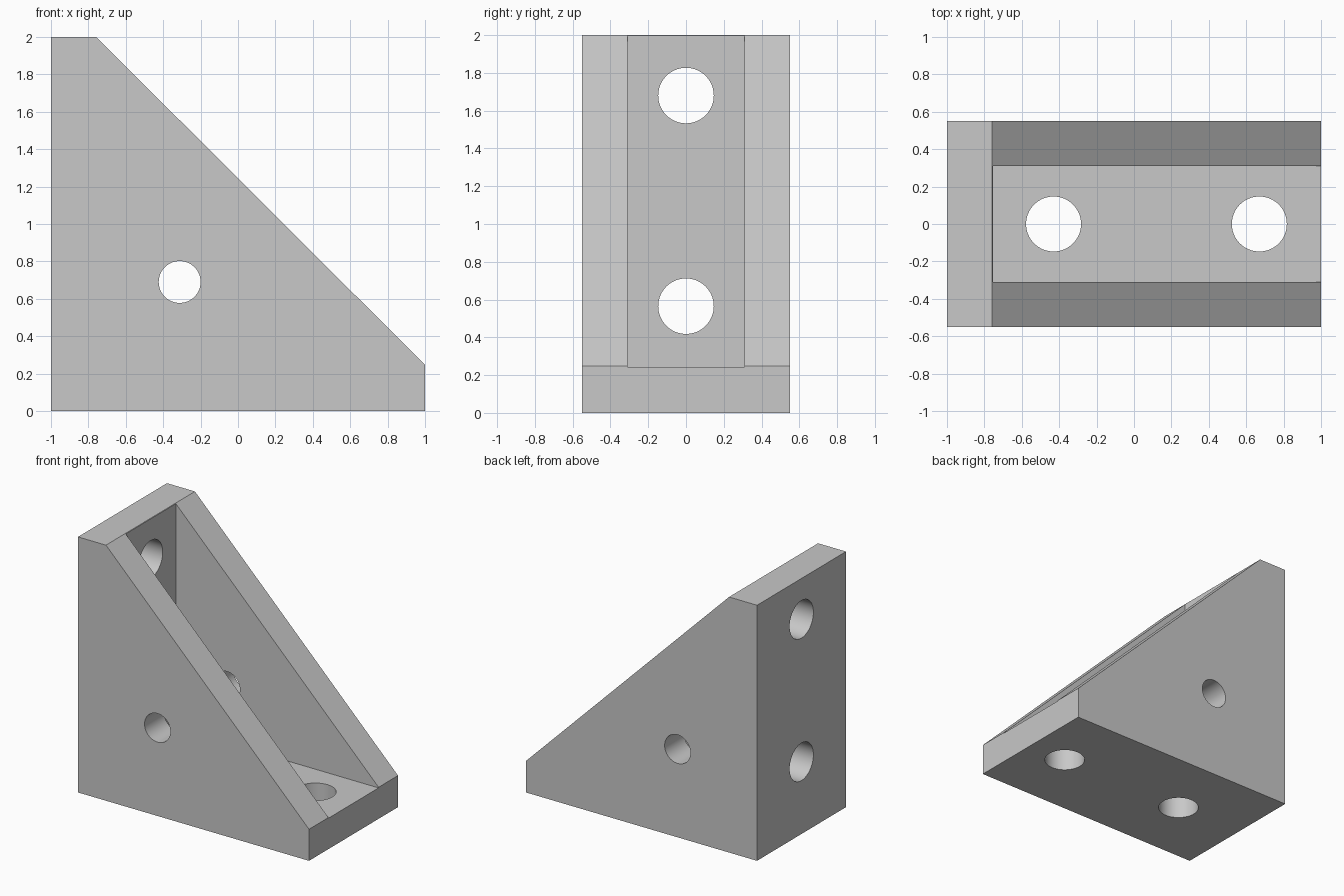
import bpy
import bmesh
from math import pi
from mathutils import Matrix, Vector

cube = bpy.data.objects.get("Cube")
if cube:
    bpy.data.objects.remove(cube, do_unlink=True)

HALF_WIDTH = 0.55
CAVITY_HALF = 0.31
WALL_X = -0.755    # inner face of the upright plate
FLOOR_Z = 0.242    # upper face of the base plate

grey = bpy.data.materials.new("plain grey")
grey.use_nodes = True
grey.diffuse_color = (0.58, 0.58, 0.58, 1)
grey.node_tree.nodes["Principled BSDF"].inputs["Base Color"].default_value = grey.diffuse_color


def make_object(name, bm):
    bmesh.ops.recalc_face_normals(bm, faces=bm.faces)
    mesh = bpy.data.meshes.new(name)
    bm.to_mesh(mesh)
    bm.free()
    mesh.materials.append(grey)
    obj = bpy.data.objects.new(name, mesh)
    bpy.context.collection.objects.link(obj)
    return obj


def prism(name, profile, half_width):
    """Extrude an (x, z) profile symmetrically along y."""
    bm = bmesh.new()
    face = bm.faces.new([bm.verts.new((x, -half_width, z)) for x, z in profile])
    extruded = bmesh.ops.extrude_face_region(bm, geom=[face])["geom"]
    verts = [v for v in extruded if isinstance(v, bmesh.types.BMVert)]
    bmesh.ops.translate(bm, verts=verts, vec=(0, 2 * half_width, 0))
    return make_object(name, bm)


def drill(name, centre, axis, radius, depth):
    """Cylinder along an axis, used to cut a screw hole."""
    bm = bmesh.new()
    turn = Vector((0, 0, 1)).rotation_difference(Vector(axis)).to_matrix().to_4x4()
    bmesh.ops.create_cone(bm, cap_ends=True, segments=64, radius1=radius,
                          radius2=radius, depth=depth,
                          matrix=Matrix.Translation(centre) @ turn)
    return make_object(name, bm)


# Solid wedge with blunt ends
bracket = prism("corner_bracket",
                [(-1, 0), (1, 0), (1, 0.247), (-0.758, 2), (-1, 2)], HALF_WIDTH)

# Channel between the two side walls
cutters = [prism("channel_cutter",
                 [(WALL_X, FLOOR_Z), (1.2, FLOOR_Z), (1.2, 2.2), (WALL_X, 2.2)],
                 CAVITY_HALF)]

# Screw holes in the upright plate, the base plate and the side walls
for z in (0.565, 1.68):
    cutters.append(drill("upright_hole_cutter", (-0.9, 0, z), (1, 0, 0), 0.147, 0.5))
for x in (-0.43, 0.67):
    cutters.append(drill("base_hole_cutter", (x, 0, 0.1), (0, 0, 1), 0.147, 0.5))
cutters.append(drill("side_hole_cutter", (-0.312, 0, 0.69), (0, 1, 0), 0.112, 2))

bpy.ops.object.select_all(action="DESELECT")
bracket.select_set(True)
bpy.context.view_layer.objects.active = bracket
for cutter in cutters:
    cutter.hide_render = True
    cut = bracket.modifiers.new("cut", "BOOLEAN")
    cut.operation = "DIFFERENCE"
    cut.solver = "EXACT"
    cut.object = cutter
    bpy.ops.object.modifier_apply(modifier=cut.name)
    bpy.data.objects.remove(cutter, do_unlink=True)

# Round holes, crisp edges
bpy.ops.object.shade_smooth_by_angle(angle=pi / 6)
